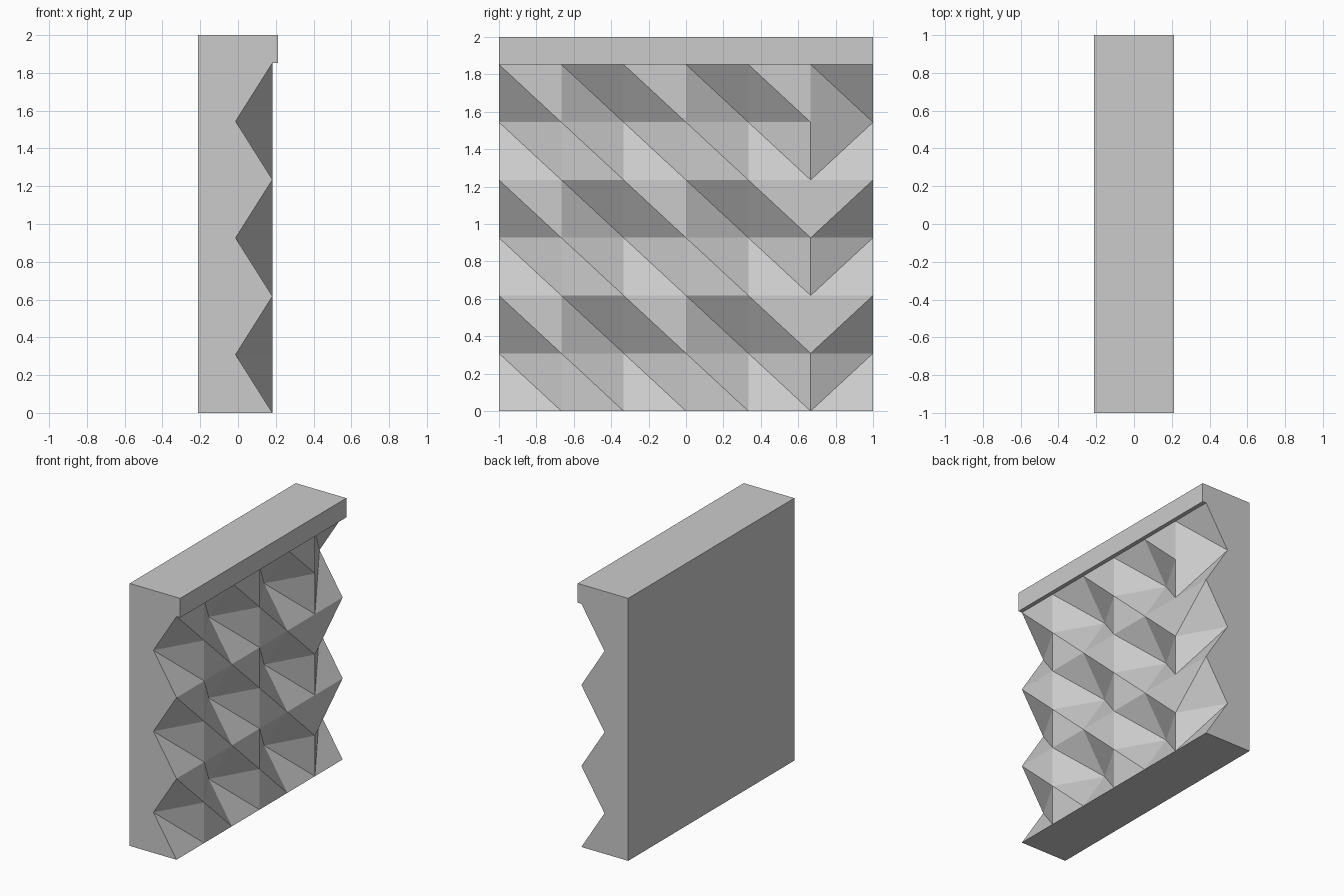
import bpy, bmesh

if "Cube" in bpy.data.objects:
    bpy.data.objects.remove(bpy.data.objects["Cube"])

BACK, CAP, OUT, IN = -0.213, 0.213, 0.182, -0.013
N = 6                       # facet columns and rows
CAP_Z = 1.853               # underside of the top lip
STEP_Y, STEP_Z = 2 / N, CAP_Z / N

bm = bmesh.new()


# Front relief: every second point of every odd row is pushed in
def depth(col, row):
    return IN if row % 2 and col % 2 == 0 else OUT


levels = [(row * STEP_Z, [depth(c, row) for c in range(N + 1)]) for row in range(N + 1)]
# Two more levels form the projecting lip
levels += [(CAP_Z, [CAP] * (N + 1)), (2.0, [CAP] * (N + 1))]
grid = [[bm.verts.new((x, -1 + c * STEP_Y, z)) for c, x in enumerate(xs)]
        for z, xs in levels]

for r in range(len(grid) - 1):
    for c in range(N):
        a, b = grid[r][c], grid[r][c + 1]
        d, e = grid[r + 1][c], grid[r + 1][c + 1]
        if r >= N:                              # flat lip
            bm.faces.new((a, b, e, d))
        elif c == N - 1 and r < N - 1:          # last column folds the other way
            bm.faces.new((a, b, e))
            bm.faces.new((a, e, d))
        else:
            bm.faces.new((a, b, d))
            bm.faces.new((b, e, d))

# Flat back, ends, bottom and top
b0, b1, t0, t1 = [bm.verts.new((BACK, y, z)) for z in (0, 2) for y in (-1, 1)]
bm.faces.new((b0, t0, t1, b1))
bm.faces.new([b0] + [row[0] for row in grid] + [t0])
bm.faces.new([b1] + [row[-1] for row in grid] + [t1])
bm.faces.new([b0] + grid[0] + [b1])
bm.faces.new([t0] + grid[-1] + [t1])
bmesh.ops.recalc_face_normals(bm, faces=bm.faces[:])

mesh = bpy.data.meshes.new("faceted_wall_panel")
bm.to_mesh(mesh)
bm.free()
panel = bpy.data.objects.new("faceted_wall_panel", mesh)
bpy.context.collection.objects.link(panel)
